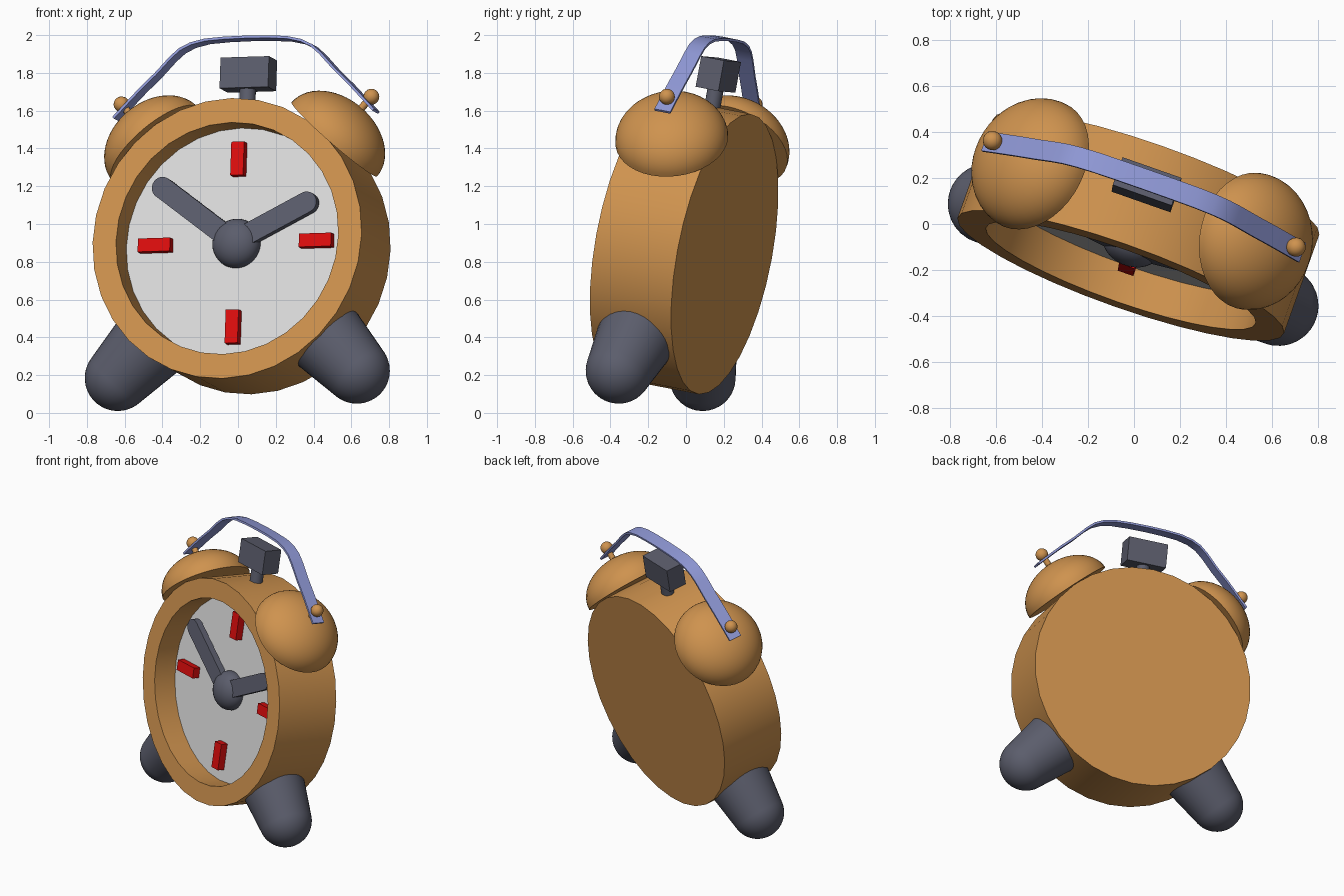
import bpy, bmesh, math
from mathutils import Vector, Matrix

if "Cube" in bpy.data.objects:
    bpy.data.objects.remove(bpy.data.objects["Cube"])

# Pose of the whole clock: turned, leaning back, very slightly rolled
right = Vector((0.943, -0.331, 0.029)).normalized()
up = Vector((0.033, 0.18, 0.983))
up = (up - right * up.dot(right)).normalized()
back = up.cross(right)
POSE = Matrix.Translation((0.019, -0.01, 0.8825)) @ Matrix((right, back, up)).transposed().to_4x4()


def material(name, rgb):
    m = bpy.data.materials.new(name)
    m.diffuse_color = (*rgb, 1)
    m.use_nodes = True
    m.node_tree.nodes["Principled BSDF"].inputs["Base Color"].default_value = m.diffuse_color
    return m


ORANGE = material("warm orange", (0.62, 0.29, 0.077))
GREY = material("dark grey", (0.105, 0.11, 0.15))
WHITE = material("face white", (0.72, 0.72, 0.72))
RED = material("red", (0.72, 0.004, 0.004))
BLUE = material("strap blue", (0.28, 0.32, 0.68))


def finish(name, bm, mats, local=Matrix(), angle=35):
    bmesh.ops.recalc_face_normals(bm, faces=bm.faces)
    me = bpy.data.meshes.new(name)
    bm.to_mesh(me)
    bm.free()
    for m in mats:
        me.materials.append(m)
    ob = bpy.data.objects.new(name, me)
    bpy.context.collection.objects.link(ob)
    ob.matrix_world = POSE @ local
    bpy.ops.object.select_all(action='DESELECT')
    ob.select_set(True)
    bpy.context.view_layer.objects.active = ob
    bpy.ops.object.shade_smooth_by_angle(angle=math.radians(angle))
    return ob


def lathe(profile, steps):
    """Spin (radius, height) points about z."""
    bm = bmesh.new()
    vs = [bm.verts.new((r, 0, z)) for r, z in profile]
    es = [bm.edges.new(p) for p in zip(vs, vs[1:])]
    bmesh.ops.spin(bm, geom=vs + es, cent=(0, 0, 0), axis=(0, 0, 1),
                   angle=2 * math.pi, steps=steps)
    bmesh.ops.remove_doubles(bm, verts=bm.verts, dist=1e-5)
    return bm


def arc(r, h, z0, a0, a1, n=10):
    pts = []
    for i in range(n + 1):
        a = math.radians(a0 + (a1 - a0) * i / n)
        pts.append((max(0, r * math.cos(a)), z0 + h * math.sin(a)))
    return pts


def box(name, size, mat, local):
    bm = bmesh.new()
    bmesh.ops.create_cube(bm, size=1, matrix=Matrix.Diagonal((*size, 1)))
    return finish(name, bm, [mat], local)


def aim(degrees):
    """Turn local z to an angle from the clock's right, in the dial plane."""
    return Matrix.Rotation(math.radians(90 - degrees), 4, 'Y')


TO_FRONT = Matrix.Rotation(math.radians(90), 4, 'X')  # local z -> front
FACE = 0.066

# Case with recessed dial
bm = lathe([(0, -0.232), (0.755, -0.232), (0.755, 0.232), (0.624, 0.232),
            (0.624, FACE), (0, FACE)], 32)
for f in bm.faces:
    c = f.calc_center_median()
    if abs(c.z - FACE) < 1e-4:
        f.material_index = 1
finish("case", bm, [ORANGE, WHITE], TO_FRONT)

# Hour markers
for i in range(4):
    local = aim(90 * i) @ Matrix.Translation((0, -FACE - 0.02, 0.452))
    box(f"marker_{i}", (0.072, 0.06, 0.18), RED, local)

# Hands with rounded tips
for name, length, deg in (("hour_hand", 0.45, 26.5), ("minute_hand", 0.51, 143.5)):
    bm = bmesh.new()
    w = 0.057
    pts = [(-w, 0), (w, 0)] + arc(w, w, length, 0, 90, 6)
    pts += [(-x, z) for x, z in reversed(arc(w, w, length, 0, 90, 6)[:-1])]
    f = bm.faces.new([bm.verts.new((x, -FACE - 0.025, z)) for x, z in pts])
    ext = bmesh.ops.extrude_face_region(bm, geom=[f])
    bmesh.ops.translate(bm, vec=(0, -0.045, 0),
                        verts=[v for v in ext["geom"] if isinstance(v, bmesh.types.BMVert)])
    finish(name, bm, [GREY], aim(deg))

# Centre hub
finish("hub", lathe(arc(0.132, 0.1, 0.08, -90, 90, 16), 32), [GREY], TO_FRONT)

# Hammer on top
box("hammer_head", (0.272, 0.13, 0.165), GREY, Matrix.Translation((0, 0.015, 0.928)))
finish("hammer_stem", lathe([(0, 0.7), (0.043, 0.7), (0.043, 0.87), (0, 0.87)], 20),
       [GREY], Matrix.Translation((0, 0.015, 0)))

# Bells, knobs and feet on both sides
for side, bell_deg, foot_deg in (("right", 48.2, -45.8), ("left", 131.8, 225.8)):
    finish(side + "_bell", lathe([(0, 0.752)] + arc(0.3, 0.22, 0.752, 0, 90, 14), 40),
           [ORANGE], aim(bell_deg))
    finish(side + "_knob_stem", lathe([(0, 0.95), (0.02, 0.95), (0.02, 1.04), (0, 1.04)], 12),
           [ORANGE], aim(bell_deg))
    finish(side + "_knob", lathe(arc(0.042, 0.042, 1.052, -90, 90, 12), 20),
           [ORANGE], aim(bell_deg))
    finish(side + "_foot", lathe([(0, 0.70), (0.212, 0.70)] + arc(0.175, 0.175, 0.962, 8, 90, 12), 32),
           [GREY], aim(foot_deg))

# Carrying strap: flat band along a mirrored path
half = [(0, 1.119), (0.12, 1.117), (0.23, 1.11), (0.31, 1.092), (0.37, 1.063),
        (0.42, 1.02), (0.5, 0.935), (0.585, 0.855), (0.66, 0.778), (0.73, 0.705)]
path = [(-a, b) for a, b in reversed(half[1:])] + half
bm = bmesh.new()
rings = []
for i, (a, b) in enumerate(path):
    p, q = path[max(i - 1, 0)], path[min(i + 1, len(path) - 1)]
    n = Vector((p[1] - q[1], q[0] - p[0])).normalized() * 0.007
    rings.append([bm.verts.new((a + s * n.x, y, b + s * n.y))
                  for s, y in ((-1, -0.045), (1, -0.045), (1, 0.045), (-1, 0.045))])
for r0, r1 in zip(rings, rings[1:]):
    for k in range(4):
        bm.faces.new((r0[k], r0[(k + 1) % 4], r1[(k + 1) % 4], r1[k]))
bm.faces.new(rings[0])
bm.faces.new(rings[-1])
finish("strap", bm, [BLUE])
